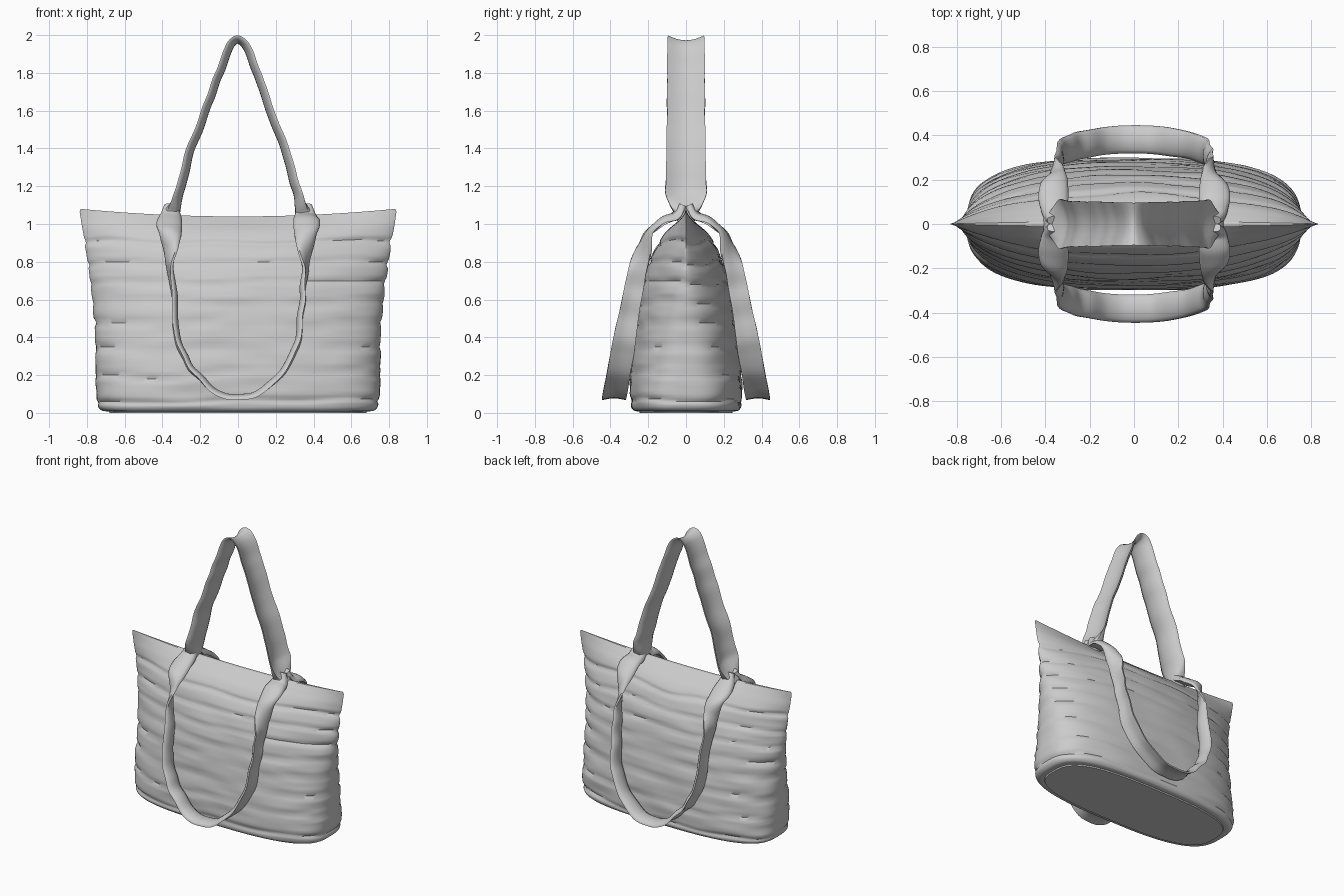
import bpy, bmesh, math
from mathutils import Vector, noise

if "Cube" in bpy.data.objects:
    bpy.data.objects.remove(bpy.data.objects["Cube"])

cloth = bpy.data.materials.new("light grey cloth")
cloth.diffuse_color = (0.6, 0.6, 0.6, 1)
cloth.use_nodes = True
cloth.node_tree.nodes["Principled BSDF"].inputs["Base Color"].default_value = cloth.diffuse_color


def finish(bm, name, angle):
    bmesh.ops.recalc_face_normals(bm, faces=bm.faces)
    mesh = bpy.data.meshes.new(name)
    bm.to_mesh(mesh)
    bm.free()
    mesh.materials.append(cloth)
    ob = bpy.data.objects.new(name, mesh)
    bpy.context.collection.objects.link(ob)
    bpy.ops.object.select_all(action='DESELECT')
    ob.select_set(True)
    bpy.context.view_layer.objects.active = ob
    bpy.ops.object.shade_smooth_by_angle(angle=math.radians(angle))
    return ob


def spline(stations, steps):
    """Smooth curve through tuples of numbers."""
    out, last = [], len(stations) - 1
    for i in range(last):
        a, b, c, d = (stations[min(max(k, 0), last)] for k in (i - 1, i, i + 1, i + 2))
        for s in range(steps):
            t = s / steps
            out.append([q + 0.5 * t * (r - p + t * (2*p - 5*q + 4*r - u + t * (3*(q - r) + u - p)))
                        for p, q, r, u in zip(a, b, c, d)])
    return out + [list(stations[-1])]


# Bag body: stacked lens-shaped rings, (height, half width, half depth, end sharpness)
LEVELS = [(0.008, .68, .245, .33), (.015, .725, .28, .33), (.06, .747, .295, .33), (.2, .755, .295, .36),
          (.4, .757, .275, .42), (.6, .772, .247, .5), (.75, .79, .212, .6), (.87, .81, .165, .72),
          (.95, .825, .115, .82), (1.0, .835, .06, .9), (1.025, .838, .03, .9), (1.04, .832, .012, .9)]
PLEATS = (.06, .2, .34, .47, .58, .69, .8, .9)
N = 128


def body_point(level, i):
    z, a, b, q = level
    ang = 2 * math.pi * i / N
    t, side = math.cos(ang), math.sin(ang)
    y = b * max(0, 1 - abs(t) ** (3 - 1.1 * z)) ** q
    y = math.copysign(y, side) if abs(side) > 1e-6 else 0
    p = Vector((a * t, y, z))
    # gathered cloth: wandering horizontal creases and soft lumps
    wander = z + 0.03 * noise.noise(Vector((p.x * 2.5, side, z * 3)))
    crease = sum(math.exp(-((wander - h) / 0.012) ** 2) for h in PLEATS)
    lump = noise.noise(Vector((p.x * 4, p.y * 4, z * 14)))
    fade = min(1, z / .06) * min(1, max(0, (1.03 - z) / .12))
    push = fade * (0.007 * lump - 0.010 * crease)
    p.y += push * (1 if side > 0 else -1) * min(1, abs(side) * 3)
    p.x += push * t
    # the rim rises to the corners, the base stays level
    p.z += 0.04 * t * t * max(0, min(1, (z - .8) / .2))
    return p


bm = bmesh.new()
rings = [[bm.verts.new(body_point(l, i)) for i in range(N)] for l in spline(LEVELS, 8)]
for lo, hi in zip(rings, rings[1:]):
    for i in range(N):
        j = (i + 1) % N
        bm.faces.new((lo[i], lo[j], hi[j], hi[i]))
for ring in (rings[0], rings[-1]):
    for i in range(N // 2):
        corners = []
        for k in (i, i + 1, N - i - 1, (N - i) % N):
            if ring[k] not in corners:
                corners.append(ring[k])
        bm.faces.new(corners)
for v in rings[0]:
    v.co.z = max(0, v.co.z - 0.008)
finish(bm, "bag_body", 50)


# Straps: a thin curved band swept through stations
# (x, y, z, width vector x, y, z, half thickness, edge lift)
def strap(name, stations, steps=6, rough=0.0):
    path = spline(stations, steps)
    bm = bmesh.new()
    loops = []
    S = [k / 4 for k in range(-4, 5)]
    for i, st in enumerate(path):
        c, w = Vector(st[:3]), Vector(st[3:6])
        tan = Vector(path[min(i + 1, len(path) - 1)][:3]) - Vector(path[max(i - 1, 0)][:3])
        n = w.cross(tan).normalized()
        th, lift = st[6], st[7]
        c = c + n * rough * noise.noise(c * 9)
        w = w * (1 + rough * 6 * noise.noise(c * 7 + Vector((3, 1, 2))))
        pts = [c + w * s + n * (lift * (s * s - 1) + th * (1 - .5 * s ** 4)) for s in S]
        pts += [c + w * s + n * (lift * (s * s - 1) - th * (1 - .5 * s ** 4)) for s in reversed(S)]
        loops.append([bm.verts.new(p) for p in pts])
    m = len(loops[0])
    for a, b in zip(loops, loops[1:]):
        for k in range(m):
            bm.faces.new((a[k], a[(k + 1) % m], b[(k + 1) % m], b[k]))
    for end in (loops[0], loops[-1]):
        bm.faces.new(end)
    return finish(bm, name, 60)


def mirrored(half):
    """Continue a half strap past x = 0."""
    return half + [(-s[0], s[1], s[2], -s[3], *s[4:]) for s in reversed(half[:-1])]


# Raised handle with pinched feet
raised = [(.36, 0, .99, 0, .045, 0, .045, 0), (.357, 0, 1.04, 0, .05, 0, .05, 0),
          (.345, 0, 1.1, 0, .085, 0, .03, .015), (.335, 0, 1.165, 0, .11, 0, .010, .035),
          (.312, 0, 1.235, 0, .106, 0, .009, .035), (.272, 0, 1.385, 0, .103, 0, .009, .032),
          (.207, 0, 1.55, 0, .1, 0, .009, .03), (.16, 0, 1.68, 0, .1, 0, .009, .03),
          (.115, 0, 1.81, 0, .1, 0, .009, .03), (.067, 0, 1.93, 0, .098, 0, .009, .03),
          (.035, 0, 1.977, 0, .098, 0, .009, .03), (0, 0, 1.993, 0, .096, 0, .009, .03)]
strap("raised_handle", mirrored(raised), rough=0.006)

# Hanging handles: flat tabs over the rim that twist edge-on and loop down
hanging = [(.355, .015, 1.10, .035, 0, 0, .02, 0), (.358, .05, 1.035, .058, 0, 0, .022, -.01),
           (.364, .12, 1.005, .068, 0, 0, .014, -.015), (.36, .19, .95, .06, -.01, .01, .012, -.015),
           (.355, .222, .87, .038, -.035, -.01, .012, -.01), (.357, .245, .8, .018, -.045, -.01, .012, .0),
           (.36, .262, .73, .006, -.046, -.01, .011, .01), (.352, .287, .6, 0, -.05, -.01, .011, .015),
           (.335, .315, .45, 0, -.055, -.01, .011, .015), (.305, .335, .33, 0, -.06, -.01, .011, .015),
           (.245, .355, .22, 0, -.063, -.005, .011, .015), (.15, .372, .125, 0, -.063, 0, .011, .015),
           (.075, .38, .082, 0, -.063, 0, .011, .015), (0, .382, .07, 0, -.063, 0, .011, .015)]
for side, name in ((1, "back_hanging_handle"), (-1, "front_hanging_handle")):
    ob = strap(name, mirrored(hanging), rough=0.012)
    if side < 0:
        for v in ob.data.vertices:
            v.co.y = -v.co.y
        ob.data.flip_normals()
